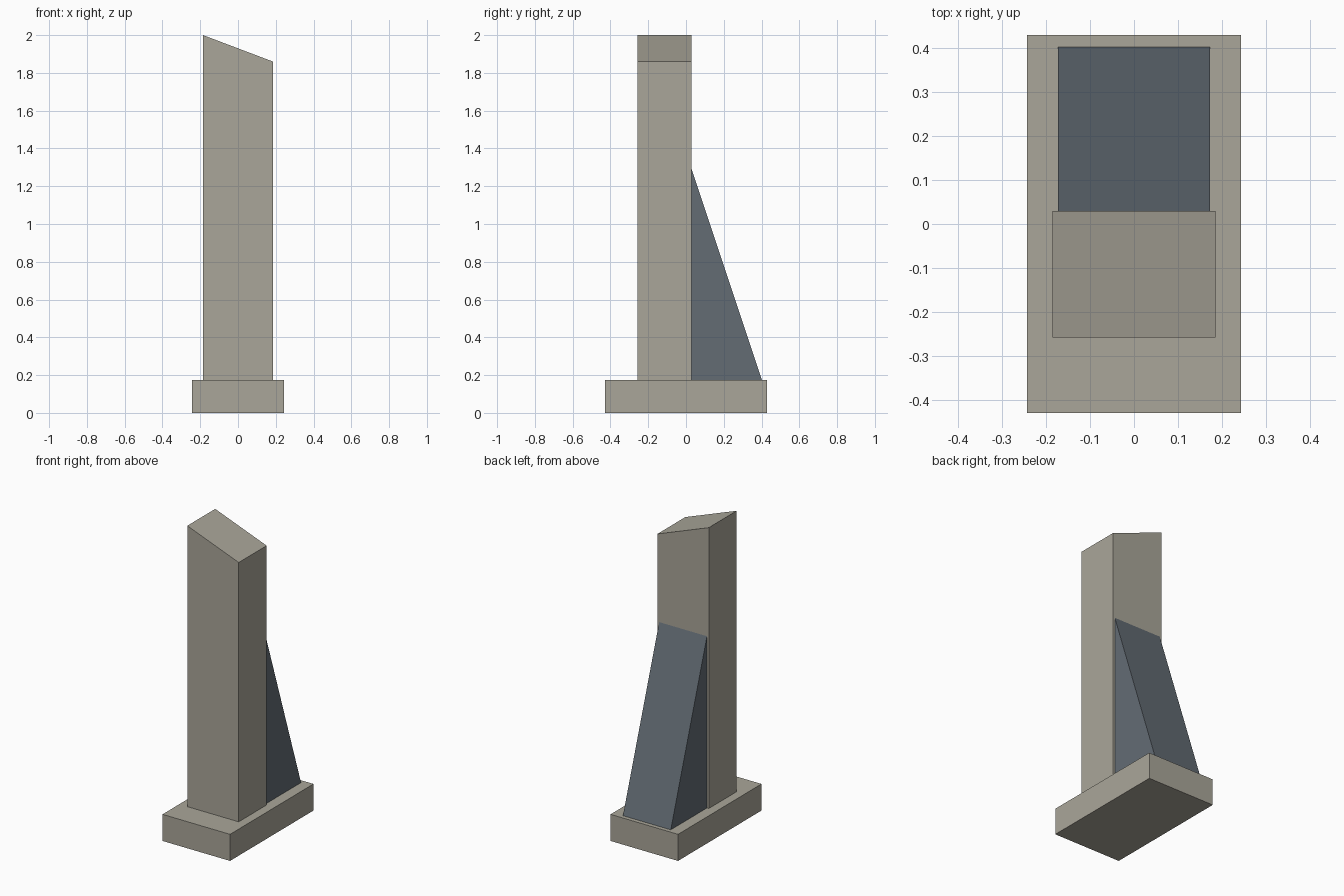
import bpy

cube = bpy.data.objects.get("Cube")
if cube:
    bpy.data.objects.remove(cube, do_unlink=True)


def material(name, color):
    mat = bpy.data.materials.new(name)
    mat.use_nodes = True
    mat.diffuse_color = color
    mat.node_tree.nodes["Principled BSDF"].inputs["Base Color"].default_value = color
    return mat


def prism(name, profile, offset, mat):
    """Solid spanned between a closed profile and its copy moved by offset."""
    n = len(profile)
    verts = list(profile) + [tuple(a + b for a, b in zip(p, offset)) for p in profile]
    faces = [tuple(reversed(range(n))), tuple(range(n, 2 * n))]
    faces += [(i, (i + 1) % n, (i + 1) % n + n, i + n) for i in range(n)]
    mesh = bpy.data.meshes.new(name)
    mesh.from_pydata(verts, [], faces)
    mesh.materials.append(mat)
    obj = bpy.data.objects.new(name, mesh)
    bpy.context.collection.objects.link(obj)
    return obj


stone = material("warm grey stone", (0.40, 0.38, 0.32, 1))
slate = material("slate blue", (0.125, 0.15, 0.175, 1))

BASE_TOP = 0.173
BACK = 0.03     # rear face of the tower

# Plinth
bx, by = 0.243, 0.429
prism("base", [(-bx, -by, 0), (bx, -by, 0), (bx, by, 0), (-bx, by, 0)],
      (0, 0, BASE_TOP), stone)

# Tower with a top sloping down to its left
tx, front = 0.185, -0.257
prism("tower", [(-tx, BACK, BASE_TOP), (tx, BACK, BASE_TOP),
                (tx, BACK, 1.86), (-tx, BACK, 2.0)][::-1],
      (0, front - BACK, 0), stone)
bpy.data.objects["tower"].data.flip_normals()

# Sloping rear buttress
wx = 0.172
prism("rear_buttress", [(-wx, BACK, BASE_TOP), (-wx, 0.402, BASE_TOP), (-wx, BACK, 1.29)],
      (2 * wx, 0, 0), slate)
